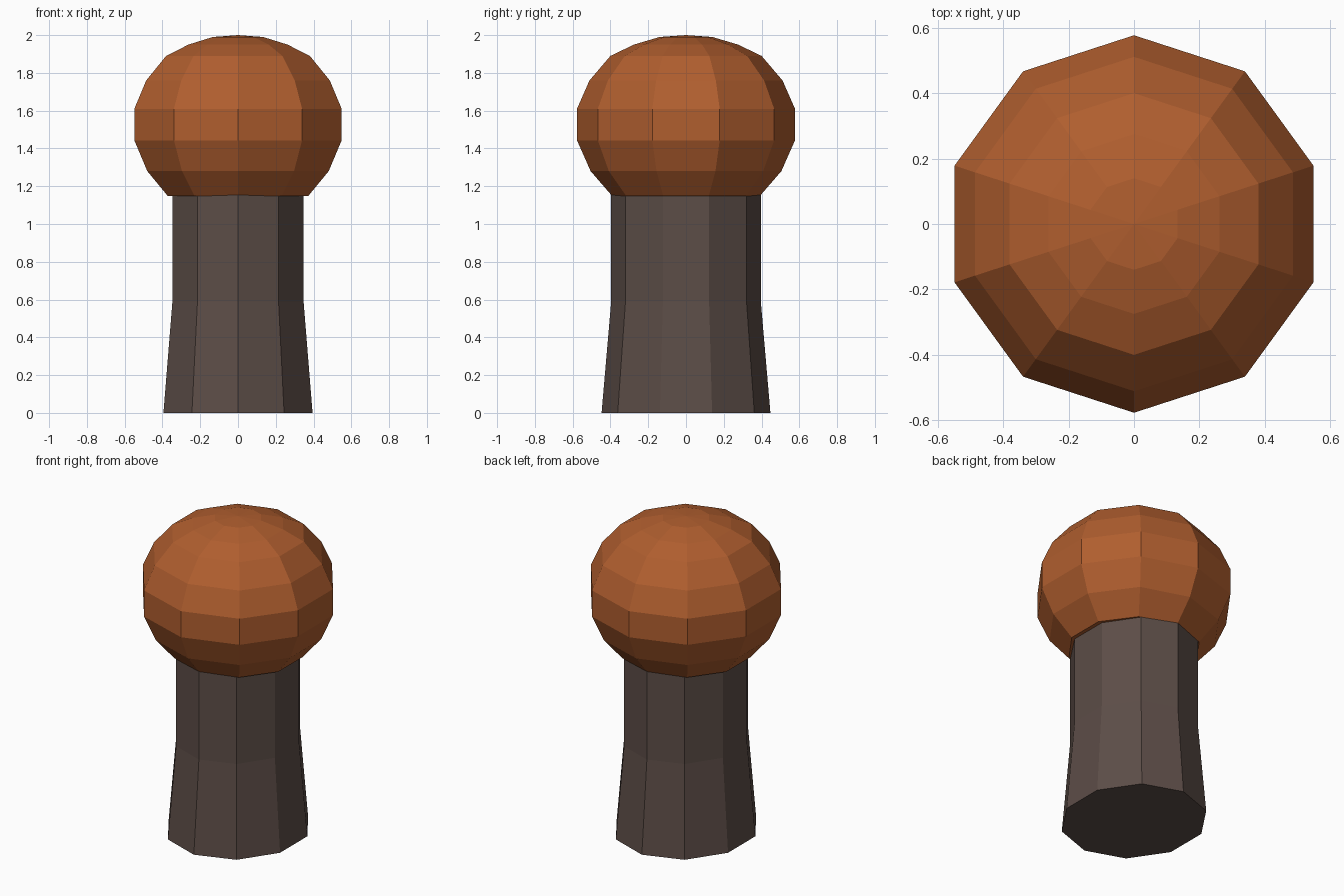
import bpy
import bmesh
from math import sin, cos, tau

SIDES = 10

cube = bpy.data.objects.get("Cube")
if cube:
    bpy.data.objects.remove(cube, do_unlink=True)


def make_material(name, rgb):
    mat = bpy.data.materials.new(name)
    mat.use_nodes = True
    color = (*rgb, 1.0)
    mat.diffuse_color = color
    mat.node_tree.nodes["Principled BSDF"].inputs["Base Color"].default_value = color
    return mat


def lathe(name, profile, mat, apex=None):
    """Flat-faced ten-sided solid from (x radius, y radius, height) rings."""
    bm = bmesh.new()
    rings = []
    for rx, ry, z in profile:
        angles = [tau * i / SIDES for i in range(SIDES)]
        rings.append([bm.verts.new((rx * sin(a), -ry * cos(a), z)) for a in angles])
    for low, high in zip(rings, rings[1:]):
        for i in range(SIDES):
            j = (i + 1) % SIDES
            bm.faces.new((low[i], low[j], high[j], high[i]))
    bm.faces.new(rings[0][::-1])
    if apex is None:
        bm.faces.new(rings[-1])
    else:
        tip = bm.verts.new((0, 0, apex))
        for i in range(SIDES):
            bm.faces.new((rings[-1][i], rings[-1][(i + 1) % SIDES], tip))
    bmesh.ops.recalc_face_normals(bm, faces=bm.faces)
    mesh = bpy.data.meshes.new(name)
    bm.to_mesh(mesh)
    bm.free()
    mesh.materials.append(mat)
    obj = bpy.data.objects.new(name, mesh)
    bpy.context.collection.objects.link(obj)
    return obj


brown_grey = make_material("brown_grey", (0.107, 0.074, 0.063))
rust_orange = make_material("rust_orange", (0.434, 0.112, 0.028))

# Stem: slightly oval, flared below, straight above, running up into the cap
lathe("stem", [(0.415, 0.447, 0), (0.365, 0.396, 0.59), (0.365, 0.396, 1.2)], brown_grey)

# Cap: faceted dome with an upright band around the widest part
cap_rings = [(0.39, 1.147), (0.505, 1.28), (0.577, 1.443), (0.577, 1.61),
             (0.511, 1.76), (0.4, 1.89), (0.275, 1.95), (0.14, 1.99)]
lathe("cap", [(r, r, z) for r, z in cap_rings], rust_orange, apex=2.0)
